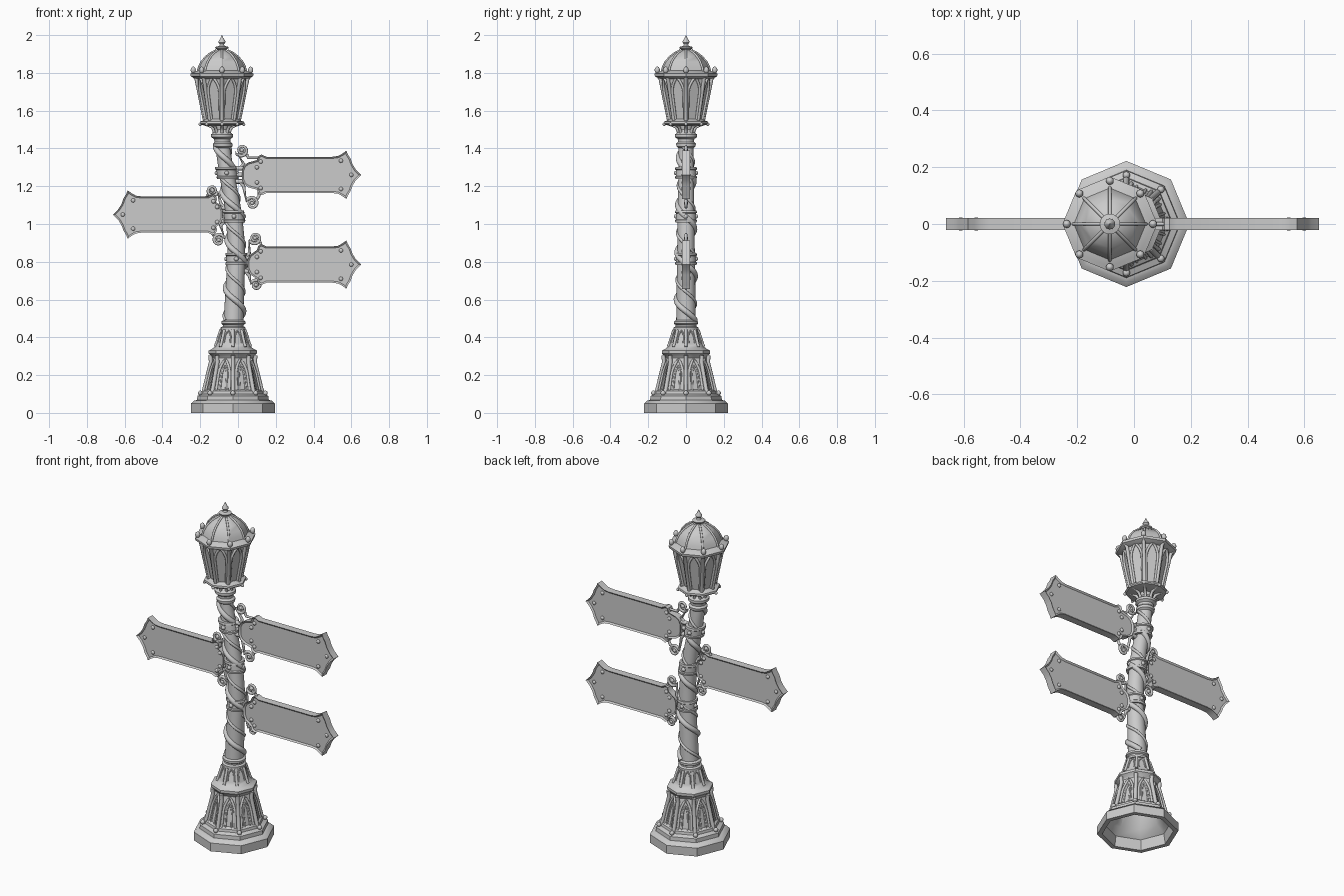
import bpy, bmesh, math
from mathutils import Vector

cube = bpy.data.objects.get("Cube")
if cube:
    bpy.data.objects.remove(cube, do_unlink=True)

stone = bpy.data.materials.new("light_grey")
stone.use_nodes = True
GREY = (0.6, 0.6, 0.6, 1)
stone.diffuse_color = GREY
stone.node_tree.nodes["Principled BSDF"].inputs["Base Color"].default_value = GREY
parts = []
BASE_X, TOP_X = -0.027, -0.085
STEP = math.tau / 8


def add(name, mesh):
    mesh.materials.clear()
    mesh.materials.append(stone)
    obj = bpy.data.objects.new(name, mesh)
    bpy.context.collection.objects.link(obj)
    parts.append(obj)
    return obj


def from_bm(name, bm):
    bmesh.ops.recalc_face_normals(bm, faces=bm.faces)
    mesh = bpy.data.meshes.new(name)
    bm.to_mesh(mesh)
    bm.free()
    return add(name, mesh)


def lathe(name, profile, centre, sides=8):
    """Revolve (radius, z) pairs; centre is an x value or a function of z."""
    bm = bmesh.new()
    rings = []
    for r, z in profile:
        x = centre(z) if callable(centre) else centre
        rings.append([bm.verts.new((x + r * math.cos(math.tau * k / sides),
                                    r * math.sin(math.tau * k / sides), z))
                      for k in range(sides)])
    for a, b in zip(rings, rings[1:]):
        for k in range(sides):
            n = (k + 1) % sides
            bm.faces.new((a[k], a[n], b[n], b[k]))
    bm.faces.new(rings[0])
    bm.faces.new(rings[-1])
    return from_bm(name, bm)


def tubes(name, paths, radius, taper=False):
    """Round rods along point lists, joined in one mesh."""
    curve = bpy.data.curves.new(name, "CURVE")
    curve.dimensions = "3D"
    curve.bevel_depth = radius
    curve.bevel_resolution = 4
    curve.use_fill_caps = True
    for path in paths:
        spline = curve.splines.new("POLY")
        spline.points.add(len(path) - 1)
        for i, (pt, co) in enumerate(zip(spline.points, path)):
            pt.co = (*co, 1)
            pt.radius = 1 - 0.45 * i / len(path) if taper else 1
    temp = bpy.data.objects.new(name + "_path", curve)
    bpy.context.collection.objects.link(temp)
    graph = bpy.context.evaluated_depsgraph_get()
    mesh = bpy.data.meshes.new_from_object(temp.evaluated_get(graph))
    bpy.data.objects.remove(temp, do_unlink=True)
    return add(name, mesh)


def balls(name, spots, radius, squash=(1, 1, 1)):
    bm = bmesh.new()
    for spot in spots:
        made = bmesh.ops.create_uvsphere(bm, u_segments=14, v_segments=9, radius=radius)
        bmesh.ops.scale(bm, vec=squash, verts=made["verts"])
        bmesh.ops.translate(bm, vec=spot, verts=made["verts"])
    return from_bm(name, bm)


def corner(k, r, z, x):
    return (x + r * math.cos(k * STEP), r * math.sin(k * STEP), z)


def arches(x, r0, z0, r1, z1, width, spring):
    """Pointed arch path on each face of a tapered octagon."""
    half = [(1, 0), (1, spring)]
    for i in range(1, 7):
        t = i / 6
        half.append((math.cos(t * math.pi / 2) ** 0.8 if i < 6 else 0, spring + (1 - spring) * t))
    shape = [(-u, v) for u, v in half] + half[-2::-1]
    paths = []
    for k in range(8):
        a = (k + 0.5) * STEP
        path = []
        for u, v in shape:
            r = r0 + (r1 - r0) * v
            out, side = r * math.cos(STEP / 2), u * width * r * math.sin(STEP / 2)
            path.append((x + out * math.cos(a) - side * math.sin(a),
                         out * math.sin(a) + side * math.cos(a), z0 + (z1 - z0) * v))
        paths.append(path)
    return paths


def ribs(x, profile):
    return [[corner(k, r, z, x) for r, z in profile] for k in range(8)]


# Hollow octagonal base with two tapered tiers
lathe("base", [(0.03, 0.3), (0.09, 0.3), (0.14, 0.1), (0.185, 0.06), (0.195, 0),
               (0.222, 0), (0.222, 0.05), (0.205, 0.065), (0.19, 0.068), (0.188, 0.09),
               (0.165, 0.1), (0.162, 0.115), (0.147, 0.125), (0.108, 0.29), (0.113, 0.3),
               (0.128, 0.315), (0.128, 0.33), (0.112, 0.338), (0.095, 0.35), (0.088, 0.365),
               (0.062, 0.445), (0.04, 0.45)], BASE_X)
tubes("base_corner_pillars", ribs(BASE_X, [(0.158, 0.1), (0.15, 0.13), (0.116, 0.27), (0.12, 0.305)]), 0.011)
tubes("base_arches", arches(BASE_X, 0.15, 0.12, 0.111, 0.285, 0.66, 0.5), 0.007)
tubes("base_inner_arches", arches(BASE_X, 0.148, 0.12, 0.117, 0.25, 0.3, 0.6), 0.005)
tubes("upper_base_ribs", ribs(BASE_X, [(0.094, 0.35), (0.086, 0.37), (0.064, 0.44)]), 0.008)
tubes("upper_base_arches", arches(BASE_X, 0.087, 0.37, 0.066, 0.435, 0.55, 0.5), 0.004)
balls("base_feet_studs", [corner(k, 0.172, 0.105, BASE_X) for k in range(8)], 0.013)

# Leaning column
SPINE = [(0.44, -0.026), (0.65, -0.017), (0.8, -0.009), (0.92, -0.011), (1.04, -0.021),
         (1.15, -0.038), (1.27, -0.06), (1.38, -0.077), (1.47, -0.085)]


def spine(z):
    for (z0, x0), (z1, x1) in zip(SPINE, SPINE[1:]):
        if z <= z1:
            return x0 + (x1 - x0) * max(0, (z - z0) / (z1 - z0))
    return TOP_X


def shaft_radius(z):
    return 0.052 - 0.014 * (z - 0.48) / 0.96


lathe("column_foot_rings", [(0.05, 0.435), (0.066, 0.44), (0.066, 0.452), (0.055, 0.458), (0.055, 0.466),
                            (0.064, 0.472), (0.064, 0.484), (0.05, 0.492)], spine, 24)
heights = [0.47 + i * 0.025 for i in range(41)]
lathe("column", [(shaft_radius(z), z) for z in heights], spine, 24)

# Vines twisting round the column
for name, phase, thick in (("thick_vine", 0, 0.015), ("thin_vine", 2.6, 0.008)):
    path = []
    for i in range(161):
        z = 0.49 + 0.93 * i / 160
        a = -math.pi / 2 + phase - (z - 0.6) / 0.25 * math.tau
        r = shaft_radius(z)
        path.append((spine(z) + r * math.cos(a), r * math.sin(a), z))
    tubes(name, [path], thick)

# Collars that hold the signs
for name, z in (("lower_collar", 0.815), ("middle_collar", 1.04), ("upper_collar", 1.27)):
    lathe(name, [(0.04, z - 0.033), (0.056, z - 0.032), (0.058, z - 0.02), (0.053, z - 0.016), (0.053, z + 0.016),
                 (0.058, z + 0.02), (0.056, z + 0.032), (0.04, z + 0.033)], spine, 24)
    balls(name + "_studs", [corner(k, 0.052, z, spine(z)) for k in range(0, 8, 2)], 0.012)

# Neck and brackets below the lantern
lathe("neck", [(0.036, 1.4), (0.05, 1.41), (0.052, 1.425), (0.042, 1.435), (0.044, 1.45), (0.058, 1.46),
               (0.058, 1.475), (0.042, 1.485), (0.034, 1.5), (0.04, 1.53)], spine, 24)
tubes("neck_brackets", ribs(TOP_X, [(0.04, 1.475), (0.042, 1.495), (0.052, 1.512), (0.075, 1.524), (0.095, 1.53)]), 0.008)
lathe("lantern_floor", [(0.03, 1.518), (0.085, 1.52), (0.113, 1.526), (0.118, 1.532), (0.116, 1.542),
                        (0.098, 1.548), (0.09, 1.556)], TOP_X)
balls("floor_studs", [corner(k, 0.115, 1.528, TOP_X) for k in range(8)], 0.009)

# Lantern body, frame and roof
lathe("lantern_panes", [(0.085, 1.545), (0.134, 1.785)], TOP_X)
tubes("lantern_corner_ribs", ribs(TOP_X, [(0.09, 1.545), (0.136, 1.77), (0.148, 1.785)]), 0.01)
tubes("lantern_arches", arches(TOP_X, 0.091, 1.555, 0.136, 1.775, 0.72, 0.62), 0.007)
lathe("lantern_eave", [(0.13, 1.768), (0.146, 1.772), (0.165, 1.782), (0.167, 1.796), (0.15, 1.803),
                       (0.128, 1.812), (0.1, 1.815)], TOP_X)
ROOF = [(0.128, 1.808), (0.121, 1.832), (0.108, 1.858), (0.085, 1.885), (0.06, 1.904), (0.03, 1.92)]
lathe("lantern_roof", ROOF, TOP_X)
tubes("roof_ribs", ribs(TOP_X, ROOF), 0.006)
balls("eave_knobs", [corner(k, 0.152, 1.815, TOP_X) for k in range(8)], 0.014, (1, 1, 1.3))
lathe("finial", [(0.03, 1.91), (0.022, 1.922), (0.034, 1.93), (0.036, 1.937), (0.014, 1.943), (0.011, 1.952),
                 (0.019, 1.962), (0.017, 1.97), (0.008, 1.983), (0.001, 2.0)], TOP_X, 16)


# Signs: (name, side, shift, centre height, inner x, upper coil, lower coil)
def sign(name, side, shift, zc, inner, coils):
    def put(x, y, z):
        return (side * x + shift, y, zc + z)

    half = [(inner, 0.022), (inner + 0.012, 0.05), (inner + 0.035, 0.066), (0.1, 0.078), (0.108, 0.1),
            (0.125, 0.108), (0.15, 0.096), (0.5, 0.096), (0.53, 0.1), (0.552, 0.112), (0.574, 0.128),
            (0.582, 0.108), (0.596, 0.086), (0.607, 0.055), (0.625, 0.027)]
    outline = half + [(0.652, 0)] + [(x, -z) for x, z in reversed(half)]
    bm = bmesh.new()
    face = bm.faces.new([bm.verts.new(put(x, -0.022, z)) for x, z in outline])
    made = bmesh.ops.extrude_face_region(bm, geom=[face])["geom"]
    moved = [g for g in made if isinstance(g, bmesh.types.BMVert)]
    bmesh.ops.translate(bm, vec=(0, 0.044, 0), verts=moved)
    bmesh.ops.recalc_face_normals(bm, faces=bm.faces)
    broad = [f for f in bm.faces if len(f.verts) > 4]
    bmesh.ops.inset_individual(bm, faces=broad, thickness=0.009, depth=-0.008, use_even_offset=True)
    from_bm(name, bm)
    spots = [(0.12, 0.07), (0.1, 0.04), (0.545, 0.075), (0.6, 0)]
    balls(name + "_rivets", [put(x, y, s * z) for x, z in spots for s in (1, -1) for y in (-0.016, 0.016)],
          0.011, (1, 0.7, 1))
    # Curled ironwork above and below the inner end
    paths, eyes = [], []
    for cx, cz, r in coils:
        up = 1 if cz > 0 else -1
        path = [put(inner - 0.015, 0, up * 0.03), put(inner + 0.01, 0, up * 0.06)]
        for i in range(37):
            a = math.radians(200 + 560 * i / 36)
            q = r * (1 - 0.75 * i / 36)
            path.append(put(cx + q * math.cos(a), 0, cz + up * q * math.sin(a)))
        paths.append(path)
        paths.append([put(cx + r * 0.8, 0, cz - up * r * 0.7), put(cx + r + 0.004, 0, cz - up * (r + 0.008)),
                      put(0.11, 0, up * 0.09)])
        eyes.append(put(cx, 0, cz))
    tubes(name + "_scrolls", paths, 0.009, True)
    balls(name + "_scroll_eyes", eyes, 0.011)
    # Arms joining the sign to its collar
    root = side * (spine(zc) - shift)
    tubes(name + "_arms", [[put(root + 0.03, 0, z), put(inner + 0.02, 0, z)] for z in (-0.035, 0, 0.035)], 0.012)


sign("lower_right_sign", 1, 0, 0.785, 0.05, [(0.09, 0.14, 0.032), (0.095, -0.108, 0.028)])
sign("upper_right_sign", 1, 0, 1.26, 0.02, [(0.02, 0.13, 0.032), (0.075, -0.15, 0.033)])
sign("left_sign", -1, -0.01, 1.05, 0.072, [(0.125, 0.127, 0.03), (0.092, -0.135, 0.032)])

# Soft shading with crisp edges
bpy.ops.object.select_all(action="DESELECT")
for obj in parts:
    obj.select_set(True)
bpy.context.view_layer.objects.active = parts[0]
bpy.ops.object.shade_smooth_by_angle(angle=math.radians(35))
